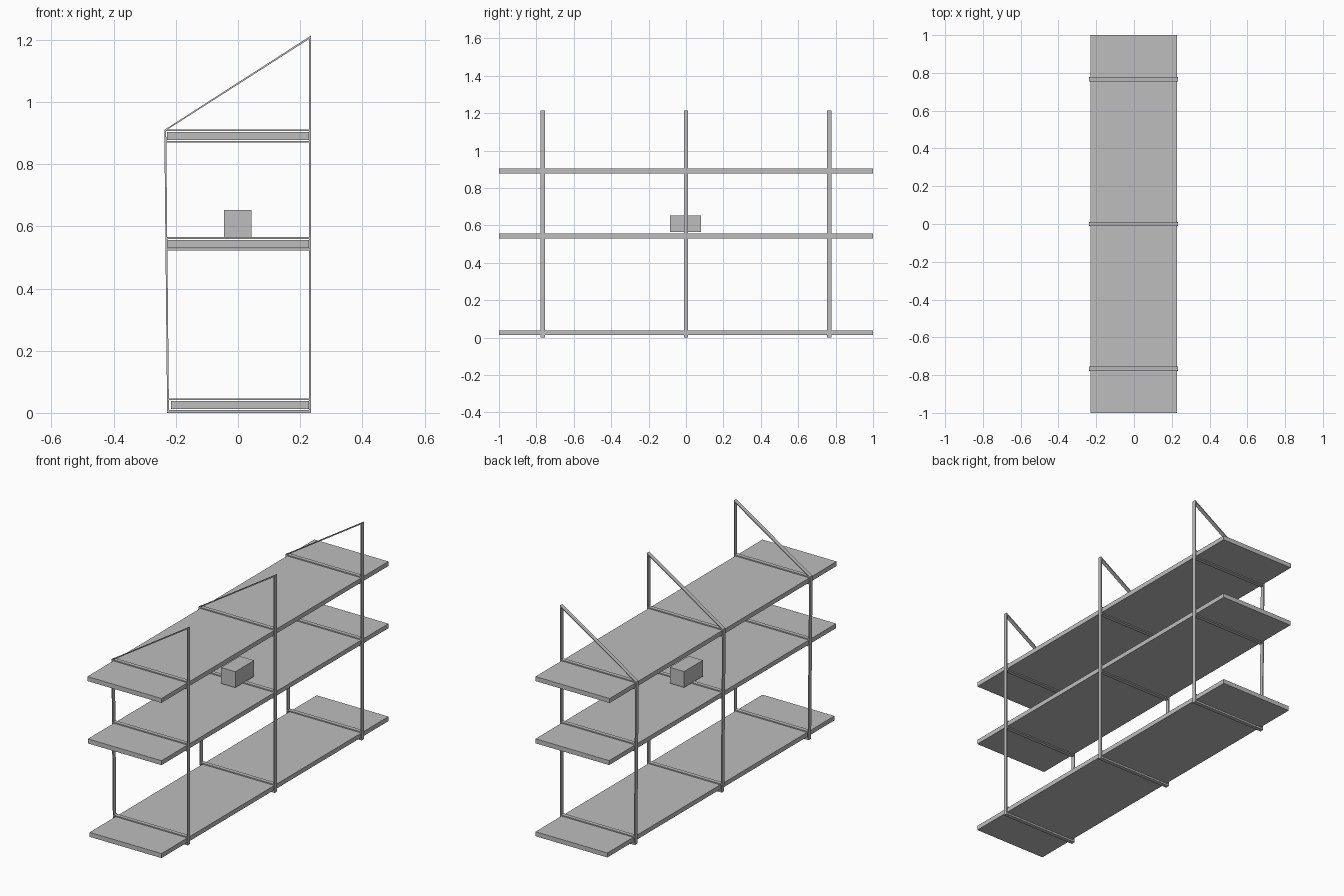
import bpy
import bmesh
from mathutils import Vector

cube = bpy.data.objects.get("Cube")
if cube:
    bpy.data.objects.remove(cube, do_unlink=True)

grey = bpy.data.materials.new("plain grey")
grey.use_nodes = True
GREY = (0.515, 0.515, 0.515, 1)
grey.diffuse_color = GREY
grey.node_tree.nodes["Principled BSDF"].inputs["Base Color"].default_value = GREY


def finish(name, bm):
    bmesh.ops.recalc_face_normals(bm, faces=bm.faces)
    mesh = bpy.data.meshes.new(name)
    bm.to_mesh(mesh)
    bm.free()
    mesh.materials.append(grey)
    obj = bpy.data.objects.new(name, mesh)
    bpy.context.collection.objects.link(obj)


def box(name, low, high):
    low, high = Vector(low), Vector(high)
    bm = bmesh.new()
    bmesh.ops.create_cube(bm, size=1)
    bmesh.ops.scale(bm, vec=high - low, verts=bm.verts)
    bmesh.ops.translate(bm, vec=(low + high) / 2, verts=bm.verts)
    finish(name, bm)


def strap(bm, y, outline):
    """Flat metal strip: x-z outline extruded along y."""
    face = bm.faces.new([bm.verts.new((x, y - WIDTH / 2, z)) for x, z in outline])
    new = bmesh.ops.extrude_face_region(bm, geom=[face])["geom"]
    verts = [v for v in new if isinstance(v, bmesh.types.BMVert)]
    bmesh.ops.translate(bm, vec=(0, WIDTH, 0), verts=verts)


WIDTH = 0.022   # strap width along the shelf
T = 0.006       # strap thickness
BACK = 0.234    # outer edge of the tall post
TOP = 0.912     # top of the short post


def front_x(z):
    """Outer edge of the slightly leaning short post."""
    return -0.228 - 0.009 * z / TOP


# Shelf boards: name, bottom height, front edge
shelves = [("bottom_shelf", 0.013, -0.215),
           ("middle_shelf", 0.531, -0.226),
           ("top_shelf", 0.878, -0.229)]
for name, z, x in shelves:
    box(name, (x, -1, z), (0.228, 1, z + 0.025))

# Strap frames: posts, paired cross bars, sloping brace
for name, y in (("right_frame", -0.766), ("middle_frame", 0), ("left_frame", 0.766)):
    bm = bmesh.new()
    strap(bm, y, [(BACK - T, 0.004), (BACK, 0.004), (BACK, 1.213), (BACK - T, 1.209)])
    strap(bm, y, [(front_x(0), 0.004), (front_x(0) + T, 0.004),
                  (front_x(TOP) + T, TOP), (front_x(TOP), TOP)])
    for _, z, _ in shelves:
        for low in (z - 0.009, z + 0.028):
            x = front_x(low)
            strap(bm, y, [(x, low), (BACK, low), (BACK, low + T), (x, low + T)])
    strap(bm, y, [(front_x(TOP), TOP - 0.002), (front_x(TOP) + 0.008, TOP - 0.002),
                  (BACK, 1.206), (BACK, 1.213)])
    # Feet
    strap(bm, y, [(front_x(0), 0), (BACK, 0), (BACK, 0.005), (front_x(0), 0.005)])
    finish(name, bm)

# Small box on the middle shelf
box("small_box", (-0.045, -0.085, 0.564), (0.043, 0.081, 0.653))
